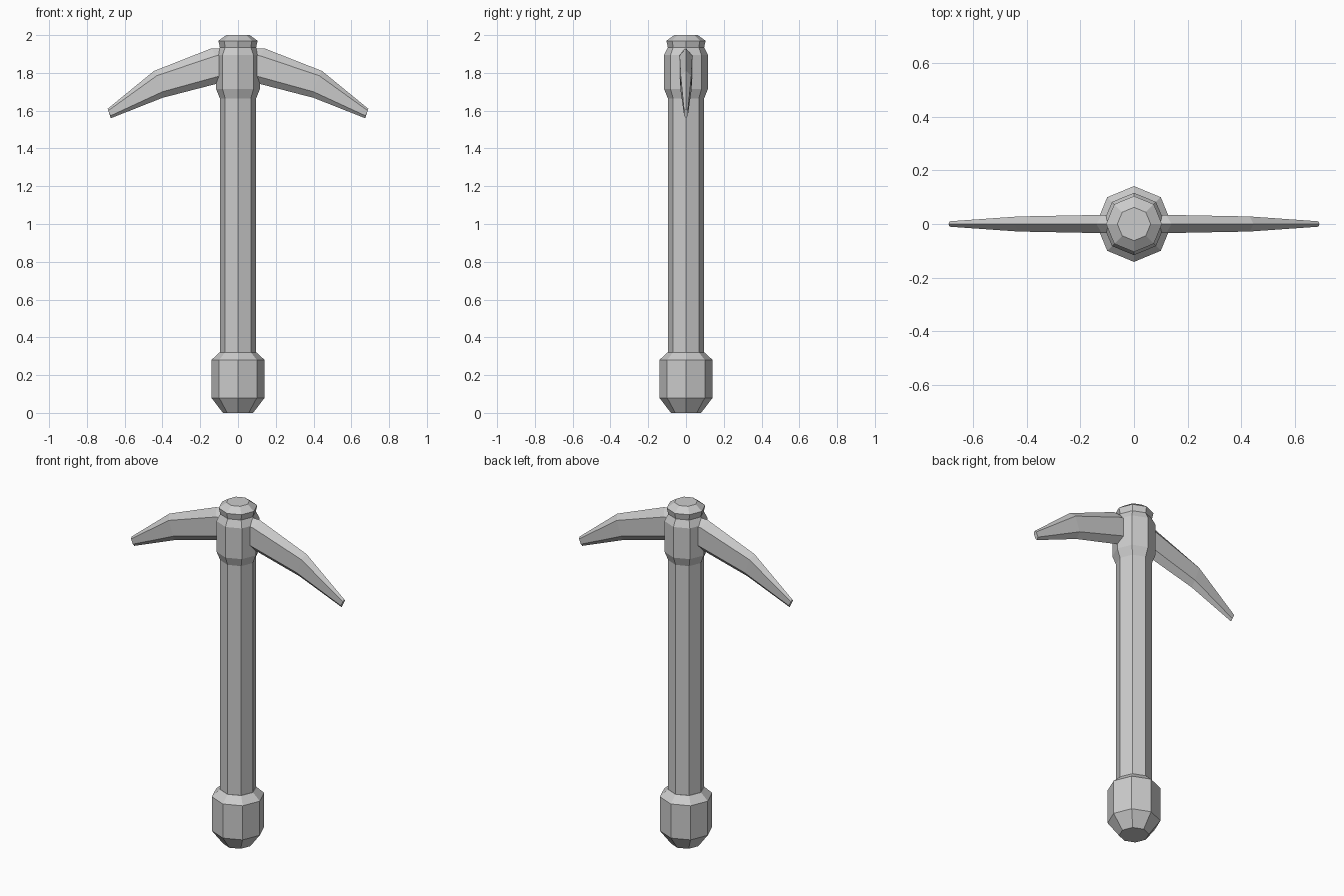
import bpy
import bmesh
from math import cos, sin, pi

if "Cube" in bpy.data.objects:
    bpy.data.objects.remove(bpy.data.objects["Cube"])

grey = bpy.data.materials.new("plain_grey")
grey.use_nodes = True
colour = (0.6, 0.6, 0.6, 1)
grey.diffuse_color = colour
grey.node_tree.nodes["Principled BSDF"].inputs["Base Color"].default_value = colour


def loft(name, rings):
    """Skin a row of closed rings and cap both ends."""
    bm = bmesh.new()
    loops = [[bm.verts.new(p) for p in ring] for ring in rings]
    n = len(loops[0])
    for a, b in zip(loops, loops[1:]):
        for i in range(n):
            j = (i + 1) % n
            bm.faces.new((a[i], a[j], b[j], b[i]))
    bm.faces.new(loops[0])
    bm.faces.new(loops[-1])
    bmesh.ops.recalc_face_normals(bm, faces=bm.faces)
    mesh = bpy.data.meshes.new(name)
    bm.to_mesh(mesh)
    bm.free()
    mesh.materials.append(grey)
    obj = bpy.data.objects.new(name, mesh)
    bpy.context.collection.objects.link(obj)
    return obj


def turned(name, profile, sides=8):
    """Octagonal turned part from (radius, height) pairs."""
    angles = [2 * pi * i / sides for i in range(sides)]
    return loft(name, [[(r * cos(a), r * sin(a), z) for a in angles] for r, z in profile])


# Pommel, shaft and collar
turned("pommel", [(0.08, 0), (0.141, 0.08), (0.141, 0.28), (0.098, 0.32)])
turned("shaft", [(0.096, 0.3), (0.096, 1.68)])
turned("head_collar", [(0.096, 1.665), (0.116, 1.715), (0.116, 1.895),
                       (0.096, 1.935), (0.104, 1.97), (0.062, 2.0)])

# Each station: half width, then (x, z) of spine, upper edge, lower edge and underside
stations = [
    (0.035, (0, 1.93), (0, 1.905), (0, 1.80), (0, 1.765)),
    (0.034, (0.14, 1.93), (0.12, 1.89), (0.11, 1.78), (0.11, 1.743)),
    (0.028, (0.445, 1.81), (0.43, 1.785), (0.40, 1.70), (0.40, 1.668)),
    (0.010, (0.69, 1.61), (0.687, 1.60), (0.675, 1.573), (0.673, 1.56)),
]
for name, s in (("left_pick", 1), ("right_pick", -1)):
    loft(name, [[(s * t[0], 0, t[1]), (s * u[0], w, u[1]), (s * l[0], w, l[1]),
                 (s * b[0], 0, b[1]), (s * l[0], -w, l[1]), (s * u[0], -w, u[1])]
                for w, t, u, l, b in stations])
